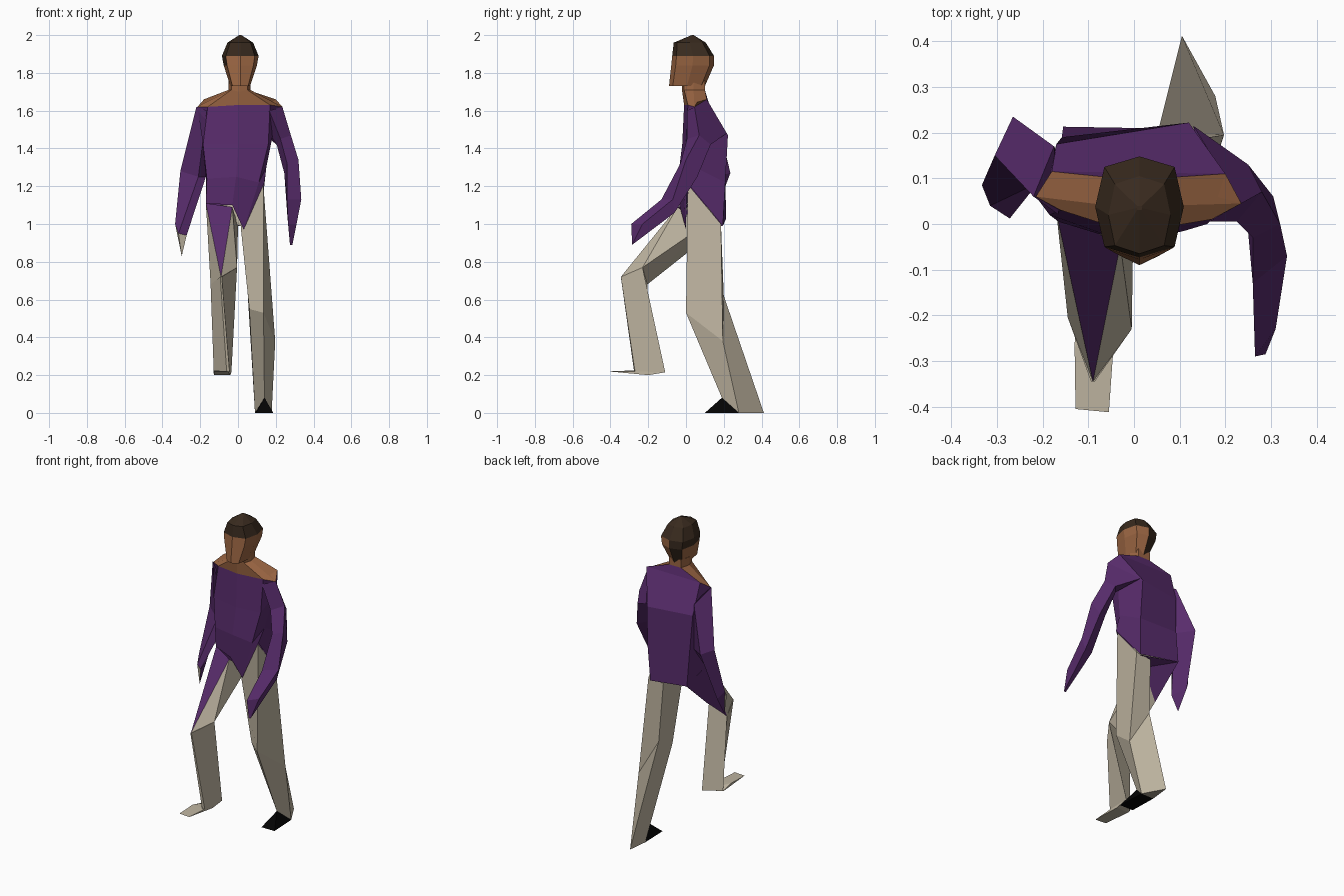
import bpy
import bmesh
from math import sin, cos, pi

cube = bpy.data.objects.get("Cube")
if cube:
    bpy.data.objects.remove(cube, do_unlink=True)


def material(name, *rgb):
    mat = bpy.data.materials.new(name)
    mat.use_nodes = True
    mat.diffuse_color = (*rgb, 1)
    bsdf = mat.node_tree.nodes["Principled BSDF"]
    bsdf.inputs["Base Color"].default_value = (*rgb, 1)
    bsdf.inputs["Roughness"].default_value = 0.9
    return mat


purple = material("purple shirt", .098, .025, .15)
skin = material("brown skin", .33, .133, .056)
hair = material("dark brown hair", .04, .023, .013)
beige = material("beige cloth", .52, .46, .355)
black = material("black shoe", .001, .001, .001)


def finish(name, bm, mats, rule=None):
    """Turn a bmesh into a flat shaded object; rule picks a material per face."""
    bmesh.ops.recalc_face_normals(bm, faces=bm.faces[:])
    bm.normal_update()
    if rule:
        for face in bm.faces:
            face.material_index = int(rule(face))
    mesh = bpy.data.meshes.new(name)
    bm.to_mesh(mesh)
    bm.free()
    for mat in mats:
        mesh.materials.append(mat)
    obj = bpy.data.objects.new(name, mesh)
    bpy.context.collection.objects.link(obj)


def loft(name, rings, mats, rule=None, caps=True):
    """Skin a tube through rings with equal point counts."""
    bm = bmesh.new()
    loops = [[bm.verts.new(p) for p in ring] for ring in rings]
    for low, high in zip(loops, loops[1:]):
        n = len(low)
        for i in range(n):
            j = (i + 1) % n
            bm.faces.new((low[i], low[j], high[j], high[i]))
    if caps:
        bm.faces.new(loops[0])
        bm.faces.new(loops[-1])
    finish(name, bm, mats, rule)


def hull(name, points, mats, rule=None):
    """Convex solid around a few points."""
    bm = bmesh.new()
    verts = [bm.verts.new(p) for p in points]
    bmesh.ops.convex_hull(bm, input=verts)
    finish(name, bm, mats, rule)


# Shirt body: front right, centre, front left, left, back left, back right, right
shoulders = [(-.16, .03, 1.62), (0, -.01, 1.63), (.17, .01, 1.63),
             (.235, .045, 1.62), (.2, .11, 1.66), (-.18, .115, 1.66),
             (-.215, .06, 1.62)]
chest = [(-.185, .02, 1.42), (0, -.02, 1.42), (.16, 0, 1.42), (.19, .08, 1.5),
         (.12, .222, 1.47), (-.17, .175, 1.47), (-.19, .09, 1.46)]
waist = [(-.165, .005, 1.24), (-.01, -.042, 1.25), (.11, -.015, 1.22),
         (.15, .05, 1.3), (.125, .208, 1.22), (-.158, .19, 1.24),
         (-.17, .07, 1.24)]
hem = [(-.17, .02, 1.11), (-.03, -.035, 1.1), (.03, 0, .97), (.14, .005, 1.22),
       (.115, .195, .99), (-.155, .213, 1.03), (-.17, .1, 1.08)]
loft("shirt_body", [shoulders, chest, waist, hem], [purple], caps=False)

# Bare shoulders and neck
neck = [(-.035, -.01, 1.71), (.008, -.02, 1.7), (.05, -.01, 1.71),
        (.065, .04, 1.71), (.05, .1, 1.71), (-.035, .1, 1.71), (-.05, .04, 1.71)]
neck_top = [(x, y, z + .05) for x, y, z in neck]
loft("neck_and_shoulders", [shoulders, neck, neck_top], [skin, purple],
     lambda f: f.normal.y > .4 and f.calc_center_median().z < 1.7)


# Head: eight sided rings between a front and a back depth
def head_ring(z, width, front, back):
    mid, depth = (front + back) / 2, (back - front) / 2
    turns = [pi * k / 4 for k in range(8)]
    return [(.012 + width * cos(a) * (1.12 if abs(sin(a)) > .1 else 1),
             mid + depth * sin(a) * (1.12 if abs(cos(a)) > .1 else 1), z)
            for a in turns]


def is_hair(face):
    z, n = face.calc_center_median().z, face.normal
    back_right = n.x < 0 and n.y > .6 and n.z > -.7
    return z > 1.89 or back_right or (z > 1.85 and n.x < -.5)


loft("head", [head_ring(1.73, .052, -.09, .1), head_ring(1.84, .088, -.078, .148),
              head_ring(1.89, .097, -.073, .148), head_ring(1.96, .068, -.065, .105),
              head_ring(2, .006, .03, .04)], [skin, hair], is_hair)

# Sleeves: each ring runs front, outer, back, inner
loft("left_arm", [
    [(.165, .005, 1.6), (.235, .045, 1.62), (.13, .215, 1.48), (.165, .08, 1.48)],
    [(.225, .005, 1.45), (.28, .07, 1.47), (.25, .13, 1.42), (.205, .08, 1.42)],
    [(.26, -.03, 1.32), (.32, 0, 1.34), (.305, .06, 1.25), (.245, .035, 1.27)],
    [(.26, -.13, 1.13), (.335, -.07, 1.13), (.315, -.06, 1.06), (.26, -.07, 1.06)],
    [(.265, -.29, 1), (.31, -.23, 1), (.288, -.285, .89), (.275, -.285, .89)],
], [purple])
wrist = [(-.315, .04, .95), (-.333, .085, 1), (-.3, .115, .95), (-.272, .012, .94)]
loft("right_arm", [
    [(-.165, .02, 1.6), (-.22, .06, 1.62), (-.175, .17, 1.54), (-.16, .1, 1.46)],
    [(-.21, .09, 1.25), (-.305, .15, 1.28), (-.265, .235, 1.27), (-.17, .16, 1.25)],
    wrist,
], [purple])
hull("right_hand", wrist + [(-.298, .04, .83)], [purple, beige],
     lambda f: f.normal.y < -.2 and f.normal.x < .5)

# Hips joining both legs under the shirt
hull("hips", [(-.13, .04, 1.1), (.11, .03, 1.1), (.1, .15, 1.06),
              (-.13, .15, 1.09), (-.02, .04, 1), (.04, .03, .98),
              (.03, .14, 1.02)], [beige])

# Standing leg: front inner, front outer, back outer, back inner
left_ankle = [(.09, .28, 0), (.14, .19, .08), (.178, .28, 0)]
loft("left_leg", [
    [(.015, .008, .98), (.134, .01, 1.21), (.135, .185, 1), (.03, .185, .99)],
    [(.06, .05, .55), (.135, 0, .53), (.197, .195, .38), (.052, .2, .62)],
    left_ankle + [(.105, .412, 0)],
], [beige])
hull("left_shoe", left_ankle + [(.095, .1, 0), (.187, .1, 0)], [black])

# Raised thigh: shirt cloth covers its top, back and part of its underside
corners = {
    "A": (-.17, .025, 1.11), "B": (-.03, -.045, 1.09), "C": (0, .09, .99),
    "D": (-.155, .213, 1.03), "E": (.11, .19, .99), "M": (-.15, .01, .85),
    "K": (-.09, -.345, .72), "I": (-.005, -.23, .77), "O": (-.145, -.205, .68),
}
thigh = bmesh.new()
corner = {key: thigh.verts.new(p) for key, p in corners.items()}
draped = {thigh.faces.new([corner[k] for k in tri])
          for tri in ("ABK", "CDM", "DAM", "AOM", "CDE")}
for tri in ("BCI", "BIK", "CIO", "CMO", "AOK", "KIO"):
    thigh.faces.new([corner[k] for k in tri])
finish("right_thigh", thigh, [beige, purple], lambda f: f in draped)

# Raised shin and foot
x, y, z = corners["K"]
shin_end = [(-.06, -.275, .22), (-.045, -.27, .22), (-.035, -.11, .215),
            (-.128, -.19, .205)]
loft("right_shin", [
    [(x - .004, y, z), (x + .004, y, z), corners["I"], corners["O"]],
    shin_end,
], [beige])
hull("right_foot", shin_end + [(-.13, -.27, .225), (-.04, -.2, .2), (-.125, -.2, .2),
                               (-.128, -.405, .22), (-.055, -.412, .22)], [beige])
